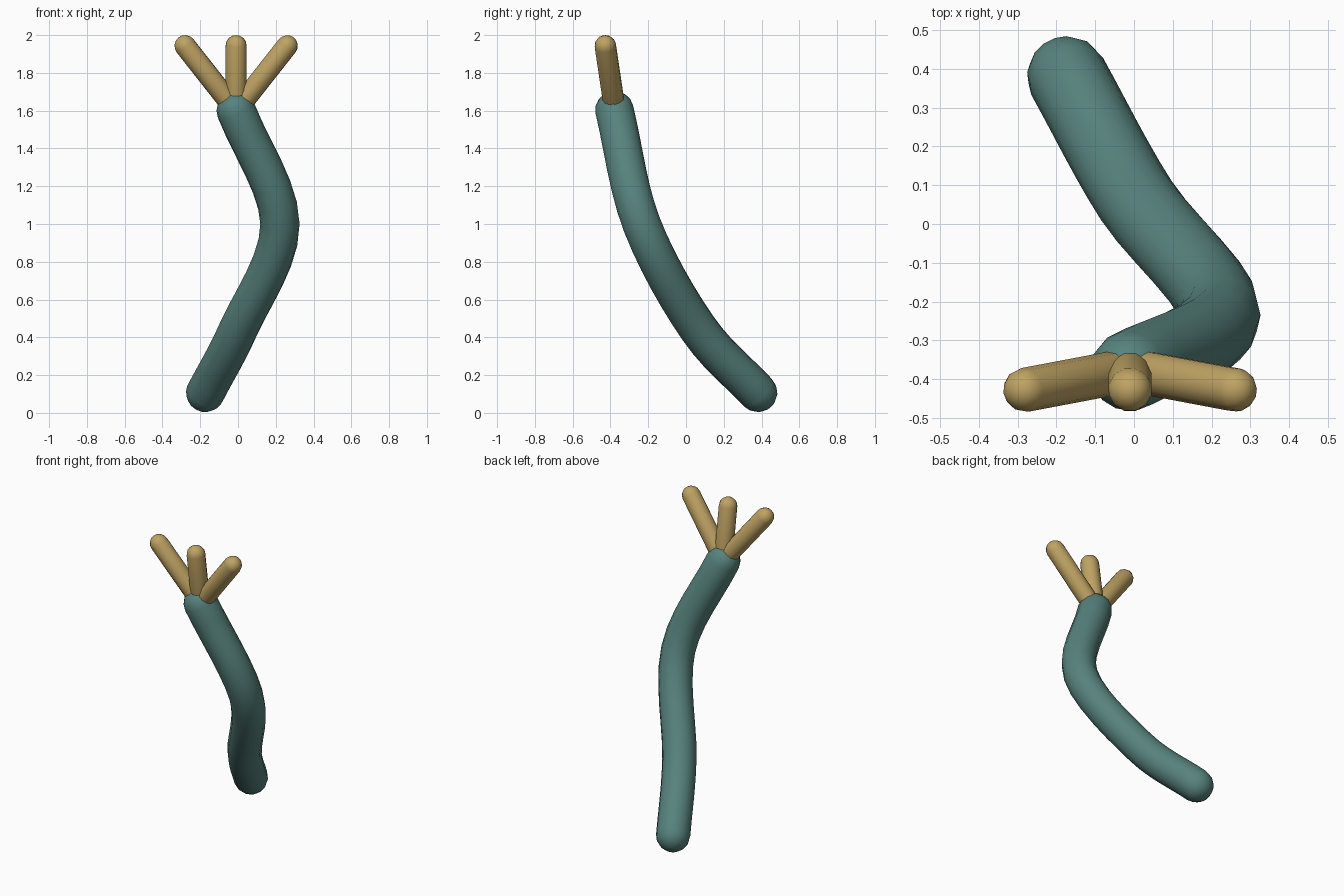
import bpy, bmesh, math
from mathutils import Vector

if "Cube" in bpy.data.objects:
    bpy.data.objects.remove(bpy.data.objects["Cube"])


def material(name, rgb):
    m = bpy.data.materials.new(name)
    m.diffuse_color = (*rgb, 1)
    m.use_nodes = True
    m.node_tree.nodes["Principled BSDF"].inputs["Base Color"].default_value = m.diffuse_color
    return m


TEAL = material("teal", (0.095, 0.225, 0.205))
TAN = material("tan", (0.52, 0.365, 0.125))


def catmull(pts, steps):
    """Smooth path passing through the given points."""
    p = [2 * pts[0] - pts[1]] + pts + [2 * pts[-1] - pts[-2]]
    out = []
    for i in range(1, len(p) - 2):
        a, b, c, d = p[i - 1:i + 3]
        for s in range(steps):
            t = s / steps
            out.append(0.5 * (2 * b + (c - a) * t + (2 * a - 5 * b + 4 * c - d) * t * t
                              + (3 * b - a - 3 * c + d) * t ** 3))
    return out + [pts[-1]]


def round_tube(name, path, radius, sides, mat, cap_rings=4):
    """Tube along a path, closed by a half sphere at each end."""
    tan = [(path[min(i + 1, len(path) - 1)] - path[max(i - 1, 0)]).normalized()
           for i in range(len(path))]
    angles = [math.pi / 2 * k / cap_rings for k in range(1, cap_rings)]
    stations = [(path[0] - tan[0] * radius * math.sin(a), tan[0], radius * math.cos(a))
                for a in reversed(angles)]
    stations += [(p, t, radius) for p, t in zip(path, tan)]
    stations += [(path[-1] + tan[-1] * radius * math.sin(a), tan[-1], radius * math.cos(a))
                 for a in angles]
    bm = bmesh.new()
    u = tan[0].orthogonal().normalized()
    rings = []
    for c, t, r in stations:
        u = (u - t * u.dot(t)).normalized()
        v = t.cross(u)
        rings.append([bm.verts.new(c + r * (u * math.cos(a) + v * math.sin(a)))
                      for a in (2 * math.pi * k / sides for k in range(sides))])
    for r0, r1 in zip(rings, rings[1:]):
        for k in range(sides):
            j = (k + 1) % sides
            bm.faces.new((r0[k], r0[j], r1[j], r1[k]))
    start = bm.verts.new(path[0] - tan[0] * radius)
    end = bm.verts.new(path[-1] + tan[-1] * radius)
    for k in range(sides):
        j = (k + 1) % sides
        bm.faces.new((start, rings[0][j], rings[0][k]))
        bm.faces.new((end, rings[-1][k], rings[-1][j]))
    bmesh.ops.recalc_face_normals(bm, faces=bm.faces)
    for f in bm.faces:
        f.smooth = True
    me = bpy.data.meshes.new(name)
    bm.to_mesh(me)
    bm.free()
    me.materials.append(mat)
    ob = bpy.data.objects.new(name, me)
    bpy.context.collection.objects.link(ob)
    return ob


# Curved arm
arm = [Vector(p) for p in ((-0.172, 0.38, 0.108), (0.005, 0.062, 0.45),
                           (0.222, -0.235, 1.0), (-0.01, -0.378, 1.6))]
round_tube("arm", catmull(arm, 6), 0.104, 14, TEAL)

# Three fingers fanning out from the wrist
wrist = Vector((-0.01, -0.376, 1.6))
for name, x in (("left_finger", -0.28), ("middle_finger", -0.01), ("right_finger", 0.26)):
    round_tube(name, [wrist, Vector((x, -0.427, 1.943))], 0.057, 12, TAN)
